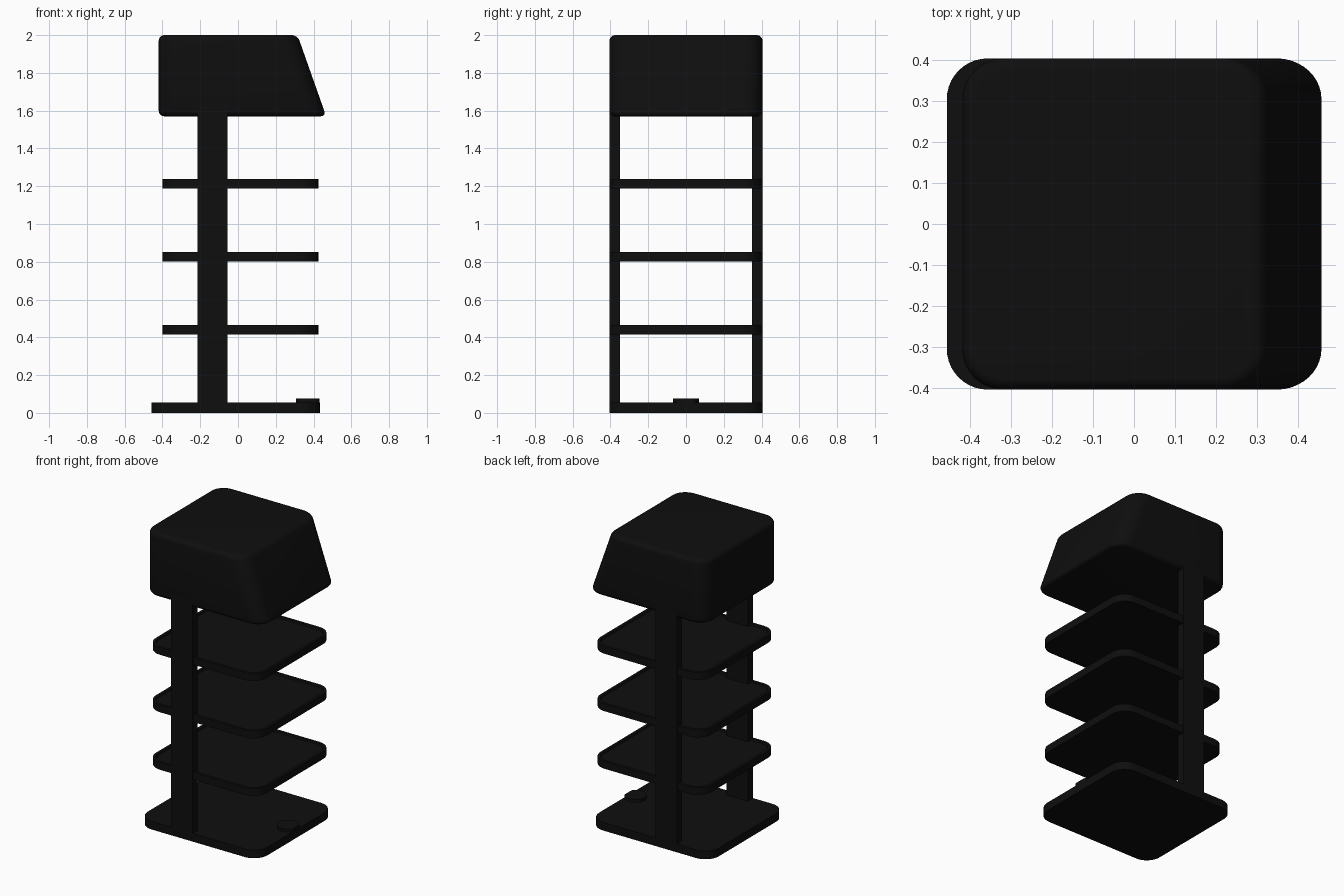
import bpy
import bmesh

old = bpy.data.objects.get("Cube")
if old:
    bpy.data.objects.remove(old, do_unlink=True)

black = bpy.data.materials.new("matte black")
black.use_nodes = True
black.diffuse_color = (0.0045, 0.0045, 0.0045, 1)
black.node_tree.nodes["Principled BSDF"].inputs["Base Color"].default_value = black.diffuse_color


def finish(name, bm):
    bmesh.ops.recalc_face_normals(bm, faces=bm.faces)
    mesh = bpy.data.meshes.new(name)
    bm.to_mesh(mesh)
    bm.free()
    mesh.materials.append(black)
    obj = bpy.data.objects.new(name, mesh)
    bpy.context.collection.objects.link(obj)
    bpy.ops.object.select_all(action="DESELECT")
    obj.select_set(True)
    bpy.context.view_layer.objects.active = obj
    bpy.ops.object.shade_smooth_by_angle(angle=0.6)
    return obj


def box(x0, x1, y0, y1, z0, z1):
    bm = bmesh.new()
    bmesh.ops.create_cube(bm, size=1)
    for v in bm.verts:
        v.co.x = x1 if v.co.x > 0 else x0
        v.co.y = y1 if v.co.y > 0 else y0
        v.co.z = z1 if v.co.z > 0 else z0
    return bm


def round_corners(bm, radius):
    edges = [e for e in bm.edges if abs(e.verts[0].co.z - e.verts[1].co.z) > 0.01]
    bmesh.ops.bevel(bm, geom=edges, offset=radius, segments=10, profile=0.5, affect="EDGES")


def round_rims(bm, radius, segments):
    zs = [v.co.z for v in bm.verts]
    rims = [e for e in bm.edges
            if all(abs(v.co.z - min(zs)) < 1e-4 for v in e.verts)
            or all(abs(v.co.z - max(zs)) < 1e-4 for v in e.verts)]
    bmesh.ops.bevel(bm, geom=rims, offset=radius, segments=segments, profile=0.5, affect="EDGES")


# Base plate
bm = box(-0.458, 0.433, -0.405, 0.405, 0, 0.055)
round_corners(bm, 0.1)
finish("base_plate", bm)

# Sensor disc at the edge of the base
bm = bmesh.new()
bmesh.ops.create_cone(bm, cap_ends=True, segments=40, radius1=0.068, radius2=0.068, depth=0.035)
for v in bm.verts:
    v.co.x = min(v.co.x + 0.375, 0.431)
    v.co.z += 0.0575
finish("sensor_disc", bm)

# Side posts
for side, y0, y1 in (("right", -0.405, -0.35), ("left", 0.35, 0.405)):
    finish(side + "_post", box(-0.215, -0.055, y0, y1, 0.04, 1.62))

# Shelf trays with a shallow recessed top
for i, z in enumerate((0.415, 0.802, 1.188)):
    bm = box(-0.4, 0.425, -0.4, 0.4, z, z + 0.05)
    round_corners(bm, 0.1)
    top = max(bm.faces, key=lambda f: f.calc_center_median().z)
    bmesh.ops.inset_region(bm, faces=[top], thickness=0.018, depth=0)
    bmesh.ops.inset_region(bm, faces=[top], thickness=0.004, depth=-0.01)
    finish("shelf_%d" % (i + 1), bm)

# Head housing with a sloping face
bm = box(-0.42, 0.467, -0.405, 0.405, 1.57, 2.0)
for v in bm.verts:
    if v.co.x > 0 and v.co.z > 1.8:
        v.co.x = 0.315
round_corners(bm, 0.1)
round_rims(bm, 0.03, 5)
finish("head_housing", bm)
